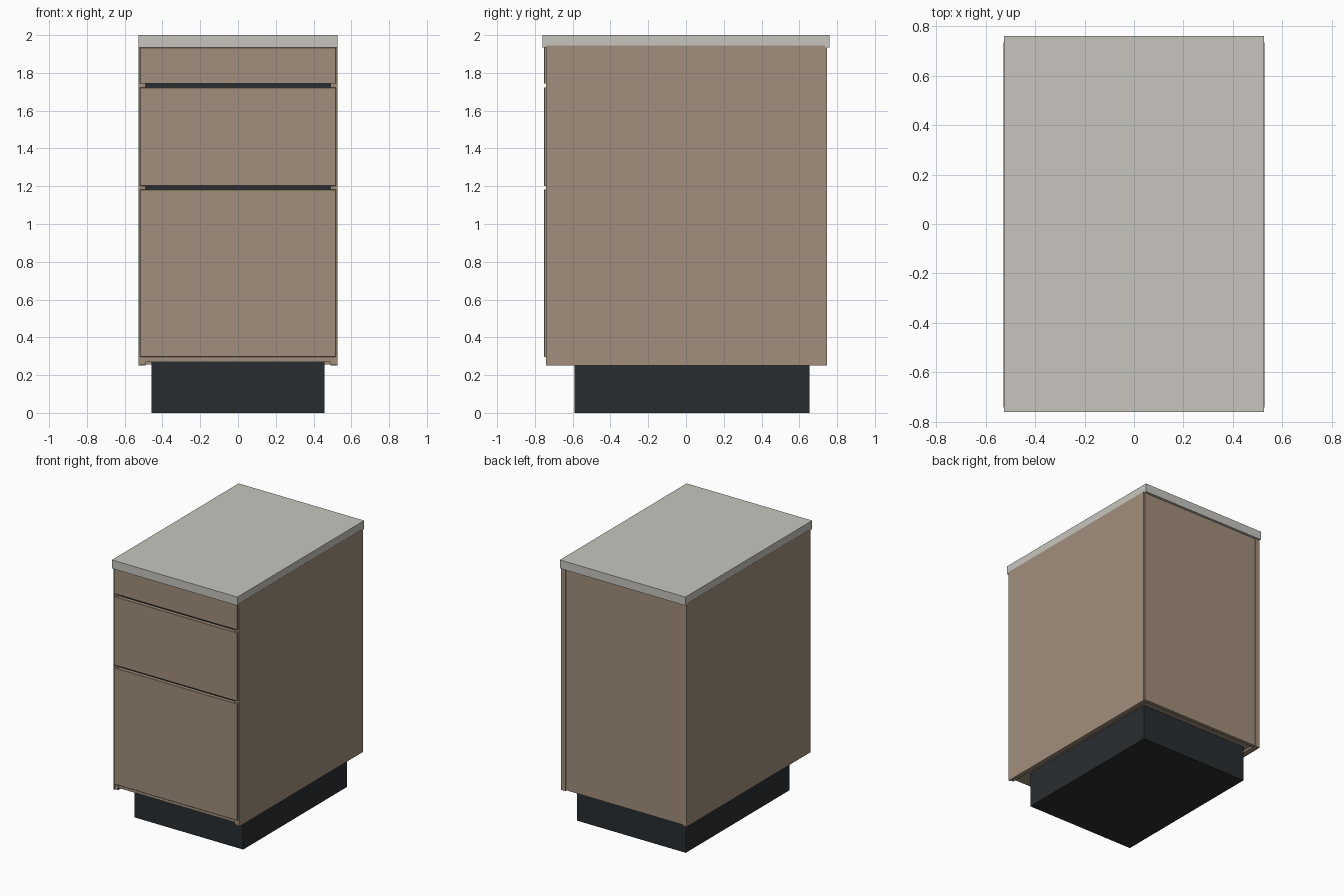
import bpy, bmesh

if "Cube" in bpy.data.objects:
    bpy.data.objects.remove(bpy.data.objects["Cube"])


def material(name, rgb):
    m = bpy.data.materials.new(name)
    m.diffuse_color = (*rgb, 1)
    m.use_nodes = True
    m.node_tree.nodes["Principled BSDF"].inputs["Base Color"].default_value = m.diffuse_color
    return m


WOOD = material("tan_laminate", (0.36, 0.275, 0.20))
STONE = material("pale_top", (0.58, 0.56, 0.52))
DARK = material("dark_plinth", (0.022, 0.027, 0.030))


def box(name, x, y, z, mat, bevel=0):
    """Box spanning the (min, max) ranges x, y, z."""
    bm = bmesh.new()
    bmesh.ops.create_cube(bm, size=1)
    for v in bm.verts:
        v.co = [r[0] if c < 0 else r[1] for c, r in zip(v.co, (x, y, z))]
    me = bpy.data.meshes.new(name)
    bm.to_mesh(me)
    bm.free()
    ob = bpy.data.objects.new(name, me)
    bpy.context.collection.objects.link(ob)
    me.materials.append(mat)
    if bevel:
        mod = ob.modifiers.new("edge", "BEVEL")
        mod.width, mod.segments = bevel, 1
    return ob


# Worktop and recessed plinth
box("worktop", (-0.527, 0.527), (-0.76, 0.76), (1.935, 2.0), STONE)
box("plinth", (-0.457, 0.457), (-0.59, 0.655), (0, 0.27), DARK)

# Cabinet sides: outer skin, inner wall and back corner strip
for side, s in (("left", -1), ("right", 1)):
    def span(a, b):
        return tuple(sorted((s * a, s * b)))
    box(f"{side}_side_panel", span(0.518, 0.528), (-0.742, 0.735), (0.25, 1.945), WOOD)
    box(f"{side}_inner_wall", span(0.489, 0.518), (-0.738, 0.735), (0.255, 1.935), WOOD)
    box(f"{side}_back_strip", span(0.491, 0.527), (0.735, 0.746), (0.25, 1.935), WOOD)

# Back and bottom of the cabinet
box("back_panel", (-0.489, 0.489), (0.715, 0.741), (0.255, 1.935), WOOD)
box("bottom_panel", (-0.489, 0.489), (-0.735, 0.715), (0.27, 0.295), WOOD)

# Drawer fronts
for name, z in (("top", (1.743, 1.935)), ("middle", (1.202, 1.723)), ("bottom", (0.297, 1.183))):
    box(f"{name}_drawer_front", (-0.518, 0.518), (-0.751, -0.72), z, WOOD, 0.002)

# Dark finger-grip channels behind the gaps between drawers
for name, z in (("upper", 1.733), ("lower", 1.192)):
    box(f"{name}_grip_channel", (-0.489, 0.489), (-0.705, -0.69), (z - 0.05, z + 0.05), DARK)
